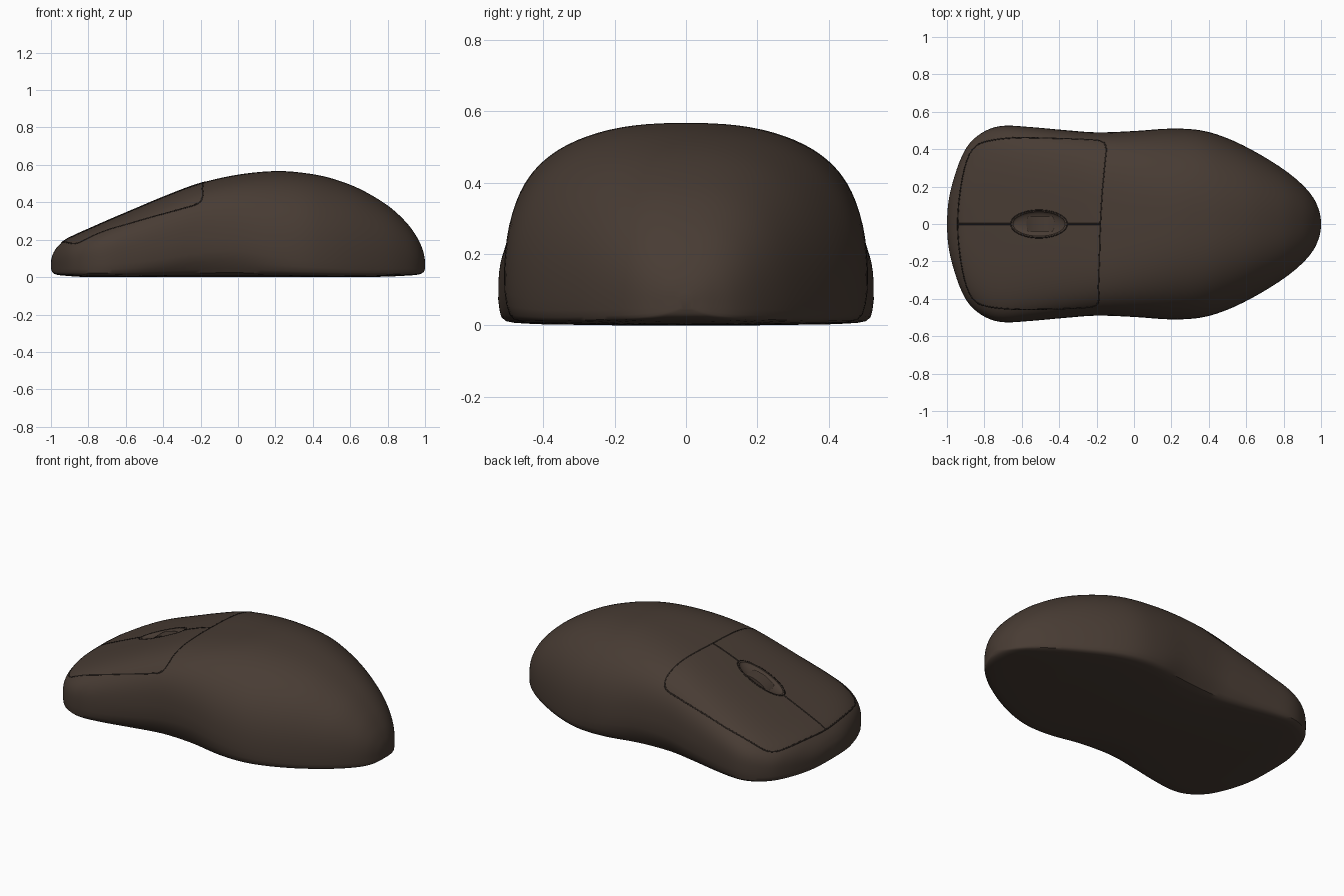
import bpy, bmesh, math
from mathutils import Vector, Matrix
from mathutils.bvhtree import BVHTree

if "Cube" in bpy.data.objects:
    bpy.data.objects.remove(bpy.data.objects["Cube"])


def material(name, rgb):
    m = bpy.data.materials.new(name)
    m.diffuse_color = (*rgb, 1)
    m.use_nodes = True
    m.node_tree.nodes["Principled BSDF"].inputs["Base Color"].default_value = m.diffuse_color
    return m


BROWN = material("dark_brown", (0.065, 0.045, 0.034))
SEAM = material("seam_black_brown", (0.014, 0.010, 0.008))


def smooth_path(pts, steps, closed=False):
    """Catmull-Rom interpolation of tuples of any length."""
    n, out = len(pts), []
    for i in range(n if closed else n - 1):
        ids = [i - 1, i, i + 1, i + 2]
        a, b, c, d = [pts[k % n] if closed else pts[min(max(k, 0), n - 1)] for k in ids]
        for s in range(steps):
            t = s / steps
            out.append(tuple(0.5 * (2 * q + (r - p) * t + (2 * p - 5 * q + 4 * r - u) * t * t
                                    + (3 * q - p - 3 * r + u) * t ** 3)
                             for p, q, r, u in zip(a, b, c, d)))
    if not closed:
        out.append(tuple(pts[-1]))
    return out


# Body stations: x, half width, top, widest height, underside, roundness, waist tuck
stations = [
    (-1.0, .02, .085, .07, .045, 2.3, .01),
    (-.992, .12, .118, .07, .025, 2.4, .01),
    (-.97, .22, .157, .07, .013, 2.5, .012),
    (-.93, .34, .195, .07, .008, 2.8, .012),
    (-.88, .43, .222, .07, .004, 3.1, .012),
    (-.80, .495, .258, .07, 0, 3.5, .012),
    (-.70, .525, .302, .07, 0, 3.6, .015),
    (-.55, .518, .366, .08, 0, 3.6, .03),
    (-.38, .503, .437, .10, 0, 3.6, .06),
    (-.20, .490, .503, .13, 0, 3.5, .08),
    (0, .497, .548, .14, 0, 3.0, .07),
    (.20, .510, .567, .11, 0, 2.6, .035),
    (.36, .500, .556, .09, 0, 2.5, .02),
    (.50, .458, .528, .08, 0, 2.4, .012),
    (.65, .385, .472, .07, 0, 2.4, .012),
    (.80, .292, .383, .07, .003, 2.4, .012),
    (.90, .210, .292, .07, .008, 2.4, .012),
    (.96, .138, .208, .07, .013, 2.4, .012),
    (.99, .070, .138, .07, .025, 2.3, .01),
    (1.0, .015, .085, .07, .045, 2.3, .01),
]


def section(x, w, h, zm, b, p, u):
    half = []
    for i in range(25):                       # top centre down to the widest point
        a = math.pi / 2 * (1 - i / 24)
        half.append((w * max(math.cos(a), 0) ** (2 / p), zm + (h - zm) * max(math.sin(a), 0) ** (2 / p)))
    half[0] = (0, h)
    for fy, fz in ((1 - .4 * u, .6), (1 - u, .32), (.975 - u, .17), (.93 - u, .1), (.8, .05), (.45, .01), (0, 0)):
        half.append((w * fy, b + (zm - b) * fz))
    ring = half + [(-y, z) for y, z in half[-2:0:-1]]
    return [(x, y, z) for y, z in ring]


# Body shell lofted from nose to tail
bm = bmesh.new()
rings = [[bm.verts.new(v) for v in section(*s)] for s in smooth_path(stations, 5)]
n = len(rings[0])
for r0, r1 in zip(rings, rings[1:]):
    for i in range(n):
        bm.faces.new((r0[i], r0[(i + 1) % n], r1[(i + 1) % n], r1[i]))
bm.faces.new(rings[0])
bm.faces.new(rings[-1])
bmesh.ops.recalc_face_normals(bm, faces=bm.faces)
surface = BVHTree.FromBMesh(bm)
mesh = bpy.data.meshes.new("body_shell")
bm.to_mesh(mesh)
bm.free()
body = bpy.data.objects.new("body_shell", mesh)
bpy.context.collection.objects.link(body)
mesh.materials.append(BROWN)


def on_surface(x, y):
    loc, nor, _, _ = surface.ray_cast(Vector((x, y, 2)), Vector((0, 0, -1)))
    return loc, (nor if nor.z > 0 else -nor)


def seam(name, pts, radius, closed=False):
    """Thin dark line sunk into the body along a plan-view path."""
    cu = bpy.data.curves.new(name, "CURVE")
    cu.dimensions = "3D"
    cu.bevel_depth, cu.bevel_resolution = radius, 1
    cu.use_fill_caps = True
    sp = cu.splines.new("POLY")
    sp.points.add(len(pts) - 1)
    sp.use_cyclic_u = closed
    for pt, (x, y) in zip(sp.points, pts):
        loc, nor = on_surface(x, y)
        pt.co = (*(loc - nor * radius * .6), 1)
    cu.materials.append(SEAM)
    ob = bpy.data.objects.new(name, cu)
    bpy.context.collection.objects.link(ob)
    return ob


# Button panel outline
outline = [(-.942, 0), (-.932, .15), (-.905, .30), (-.865, .395), (-.80, .438), (-.65, .46),
           (-.45, .459), (-.25, .452), (-.175, .443), (-.15, .41), (-.155, .33), (-.17, .17),
           (-.18, 0), (-.185, -.17), (-.19, -.33), (-.19, -.41), (-.215, -.441), (-.30, -.45),
           (-.45, -.455), (-.65, -.455), (-.80, -.436), (-.865, -.395), (-.905, -.30), (-.932, -.15)]
seam("button_panel_seam", smooth_path(outline, 8, True), .006, True)

# Split between the two buttons, in front of and behind the wheel
for name, x0, x1 in (("front_button_split", -.94, -.66), ("rear_button_split", -.36, -.18)):
    seam(name, [(x0 + (x1 - x0) * i / 20, 0) for i in range(21)], .007)

# Oval ring around the wheel
CX, RX, RY = -.508, .15, .073
seam("wheel_ring", [(CX + RX * math.cos(a), RY * math.sin(a))
                    for a in (math.tau * i / 64 for i in range(64))], .005, True)

# Shallow wheel well cut into the body
centre, normal = on_surface(CX, .001)
tilt = Matrix.Rotation(math.atan2(normal.x, normal.z), 4, "Y")
bpy.ops.mesh.primitive_uv_sphere_add(segments=48, ring_count=24, radius=1)
cutter = bpy.context.object
cutter.name = "wheel_well_cutter"
cutter.data.transform(Matrix.Translation(centre) @ tilt @ Matrix.Diagonal((.152, .066, .025, 1)))
cutter.hide_render = True
cutter.data.materials.append(BROWN)
bpy.context.view_layer.objects.active = body
cut = body.modifiers.new("wheel_well", "BOOLEAN")
cut.operation, cut.solver, cut.object = "DIFFERENCE", "EXACT", cutter
bpy.ops.object.modifier_apply(modifier=cut.name)
bpy.data.objects.remove(cutter)

# Scroll wheel, flush with the body
bpy.ops.mesh.primitive_cylinder_add(vertices=64, radius=1, depth=.08)
wheel = bpy.context.object
wheel.name = "scroll_wheel"
wheel.data.transform(Matrix.Translation(centre - normal * .082) @ tilt
                     @ Matrix.Diagonal((.125, 1, .08, 1)) @ Matrix.Rotation(math.pi / 2, 4, "X"))
wheel.data.materials.append(BROWN)

# Smooth shading with crisp rims
for ob in (body, wheel):
    bpy.ops.object.select_all(action="DESELECT")
    ob.select_set(True)
    bpy.context.view_layer.objects.active = ob
    bpy.ops.object.shade_smooth_by_angle(angle=math.radians(35))
